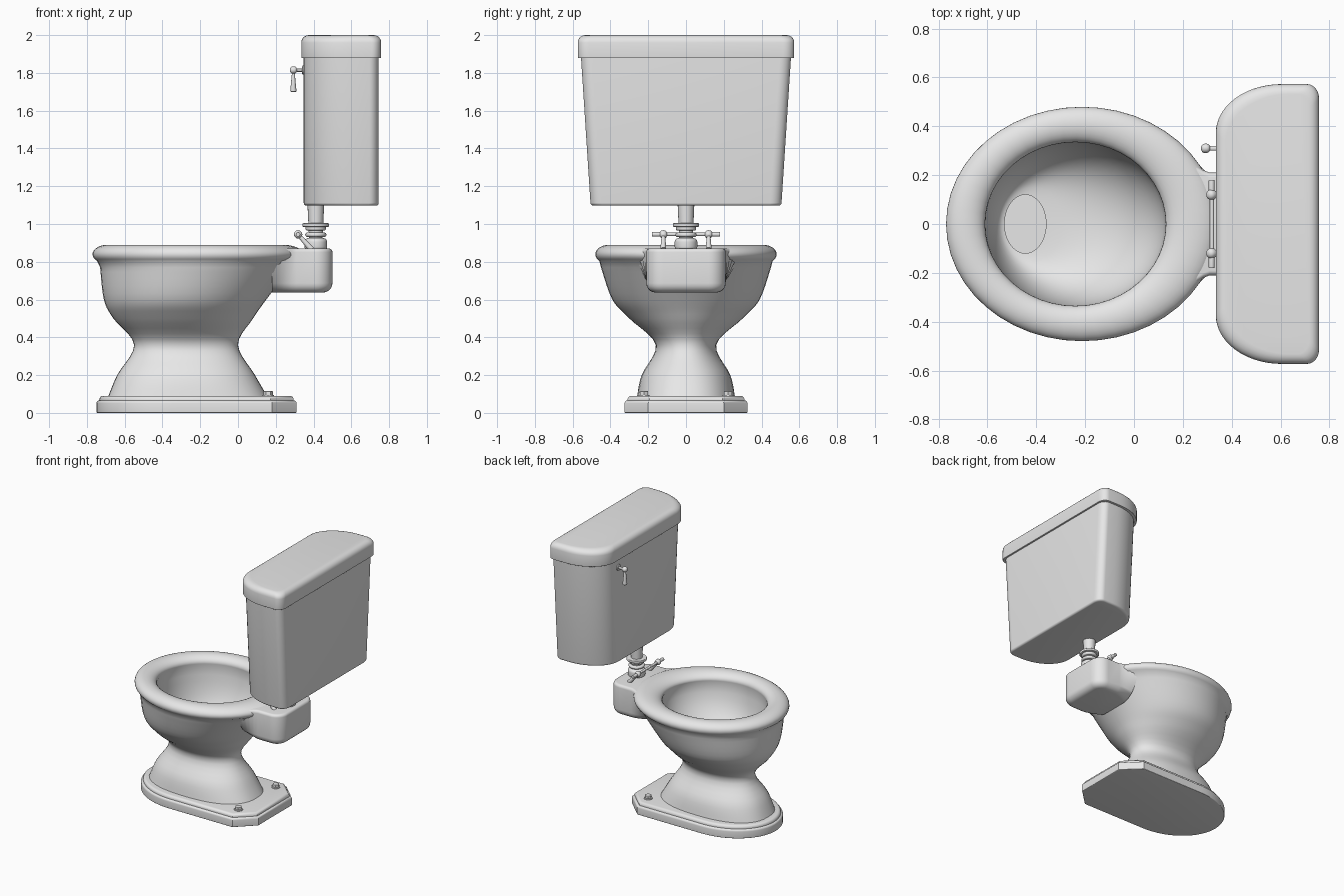
import bpy, bmesh
from math import sin, cos, pi, radians, copysign
from mathutils import Vector

default_cube = bpy.data.objects.get("Cube")
if default_cube:
    bpy.data.objects.remove(default_cube)

porcelain = bpy.data.materials.new("porcelain_grey")
porcelain.use_nodes = True
porcelain.diffuse_color = (0.8, 0.8, 0.8, 1)
shader = porcelain.node_tree.nodes["Principled BSDF"]
shader.inputs["Base Color"].default_value = porcelain.diffuse_color


def loft(name, rings, sharp_angle=40):
    """Skin closed rings of equal length and cap both ends."""
    bm = bmesh.new()
    rows = [[bm.verts.new(point) for point in ring] for ring in rings]
    for lower, upper in zip(rows, rows[1:]):
        for i in range(len(lower)):
            bm.faces.new((lower[i - 1], lower[i], upper[i], upper[i - 1]))
    bm.faces.new(reversed(rows[0]))
    bm.faces.new(rows[-1])
    bmesh.ops.recalc_face_normals(bm, faces=bm.faces)
    mesh = bpy.data.meshes.new(name)
    bm.to_mesh(mesh)
    bm.free()
    mesh.materials.append(porcelain)
    part = bpy.data.objects.new(name, mesh)
    bpy.context.collection.objects.link(part)
    bpy.ops.object.select_all(action='DESELECT')
    bpy.context.view_layer.objects.active = part
    part.select_set(True)
    bpy.ops.object.shade_smooth_by_angle(angle=radians(sharp_angle))


def sweep(start, end, steps):
    """Evenly spaced values including both ends."""
    return [start + (end - start) * i / steps for i in range(steps + 1)]


def blend(first, second, t):
    return [a + (b - a) * t for a, b in zip(first, second)]


def rounded_stack(outline, bottom, top, soft_bottom, soft_top):
    """Rings of outline(inset, height) with quarter-round lower and upper edges."""
    quarter = sweep(0, pi / 2, 5)
    low = [outline(soft_bottom * (1 - sin(a)), bottom + soft_bottom * (1 - cos(a)))
           for a in quarter]
    high = [outline(soft_top * (1 - cos(a)), top - soft_top * (1 - sin(a)))
            for a in quarter]
    return low + high


def spindle(name, start, end, radius, end_radius, soft, sides=20):
    """Rounded, optionally tapered bar between two points."""
    start, axis = Vector(start), Vector(end) - Vector(start)
    turn = Vector((0, 0, 1)).rotation_difference(axis)
    length = axis.length

    def circle(inset, height):
        r = radius + (end_radius - radius) * height / length - inset
        return [start + turn @ Vector((r * cos(a), r * sin(a), height))
                for a in sweep(0, 2 * pi, sides)[:-1]]

    loft(name, rounded_stack(circle, 0, length, soft, soft))


def oval(height, front, back, half_width, power=2):
    """Superellipse section between the front and back x positions."""
    def bend(value):
        return copysign(abs(value) ** (2 / power), value)
    middle, reach = (front + back) / 2, (back - front) / 2
    return [(middle + reach * bend(cos(a)), half_width * bend(sin(a)), height)
            for a in sweep(0, 2 * pi, 48)[:-1]]


def corner(x, y, reach, width, start, end, steps=8):
    """Elliptical arc for plan outlines."""
    return [(x + reach * cos(a), y + width * sin(a)) for a in sweep(start, end, steps)]


def mirrored(half, height):
    """Close a half outline across the centre line."""
    return ([(x, y, height) for x, y in half]
            + [(x, -y, height) for x, y in reversed(half)])


def smooth_rows(rows, steps=5):
    """Catmull-Rom interpolation through section values."""
    padded = [rows[0]] + rows + [rows[-1]]
    result = []
    for before, first, second, after in zip(padded, padded[1:], padded[2:], padded[3:]):
        for t in sweep(0, 1, steps)[:-1]:
            result.append([b + t / 2 * (c - a + t * (2*a - 5*b + 4*c - d
                           + t * (3 * (b - c) + d - a)))
                           for a, b, c, d in zip(before, first, second, after)])
    return result + [rows[-1]]


# Pedestal and outer bowl: height, front, back, half width
sections = [(0.08, -0.69, 0.16, 0.26), (0.2, -0.64, 0.09, 0.235), (0.36, -0.55, 0, 0.16),
            (0.5, -0.66, 0.08, 0.3), (0.6, -0.71, 0.15, 0.39), (0.77, -0.73, 0.28, 0.45)]
skin = [oval(*row, power=2 + max(0, 0.5 - row[0])) for row in smooth_rows(sections)]

# Rolled rim, from the outer edge over the crest to the opening
outer_edge, opening, well = (-0.77, 0.345, 0.48), (-0.61, 0.13, 0.335), (-0.53, -0.36, 0.12)
for a in sweep(-pi / 4, pi * 1.1, 18):
    skin.append(oval(0.84 + 0.05 * sin(a), *blend(outer_edge, opening, (1 - cos(a)) / 2)))

# Basin, sloping forward into the well
for a in sweep(pi / 16, pi / 2, 10):
    skin.append(oval(0.83 - 0.37 * sin(a), *blend(opening, well, 1 - cos(a))))
skin.append(oval(0.36, *well))
loft("bowl_and_pedestal", skin, 60)


# Foot plate: round front, clipped back corners, stepped top
def foot_outline(inset, height):
    width = 0.325 - inset
    half = [(0.31 - inset, 0.2 - inset / 2), (0.18 - inset / 2, width)]
    half += corner(-0.35, 0, 0.4 - inset, width, pi / 2, pi * 0.99, 14)
    return mirrored(half, height)


def foot_step(inset, height):
    return foot_outline(inset + 0.015, height)


loft("foot_plate", rounded_stack(foot_outline, 0, 0.066, 0.005, 0.015)
     + rounded_stack(foot_step, 0.067, 0.09, 0, 0.02), 35)


# Shelf behind the bowl, flaring into the underside of the rim
def shelf_outline(inset, height):
    flare = min(0.1, (height - 0.7) * 0.9)
    half = corner(0.41, 0.12, 0.09 - inset, 0.09 - inset, 0, pi / 2)
    half += [(0.31 - 0.13 * t, 0.21 - inset + flare * t ** 1.4) for t in sweep(0, 1, 5)]
    return mirrored(half, height)


loft("rear_shelf", rounded_stack(shelf_outline, 0.637, 0.871, 0.05, 0.02), 50)


# Cistern and lid share a plan with a flat back and swept front corners
def tank_outline(front, back, width, height):
    half = corner(back - 0.05, width - 0.06, 0.05, 0.06, 0, pi / 2)
    half += corner(front + 0.27, width - 0.2, 0.27, 0.2, pi / 2, pi, 14)
    return mirrored(half, height)


def cistern_outline(inset, height):
    taper = 0.505 + (height - 1.1) * 0.065
    return tank_outline(0.348 + inset, 0.745 - inset, taper - inset, height)


def lid_outline(inset, height):
    return tank_outline(0.335 + inset, 0.758 - inset, 0.573 - inset, height)


loft("cistern", rounded_stack(cistern_outline, 1.097, 1.89, 0.015, 0))
loft("cistern_lid", rounded_stack(lid_outline, 1.878, 2, 0.003, 0.04))

# Flush pipe with its stacked collars
pipe_x = 0.412
spindle("flush_pipe", (pipe_x, 0, 0.86), (pipe_x, 0, 1.1), 0.033, 0.044, 0)
for name, low, high, radius, soft in (("lower_collar", 0.86, 0.925, 0.06, 0.02),
                                      ("middle_collar", 0.932, 0.954, 0.056, 0.01),
                                      ("upper_collar", 0.965, 0.99, 0.054, 0.01),
                                      ("pipe_cup", 0.985, 1.004, 0.07, 0.005)):
    spindle(name, (pipe_x, 0, low), (pipe_x, 0, high), radius, radius, soft, 28)

# Parts in left and right pairs: seat hinge and foot bolts
rod_x, rod_z = 0.318, 0.945
spindle("hinge_rod", (rod_x, -0.15, rod_z), (rod_x, 0.15, rod_z), 0.009, 0.009, 0)
for side, sign in (("left", 1), ("right", -1)):
    y = sign * 0.12
    spindle("hinge_sleeve_" + side, (rod_x, y, rod_z), (rod_x, y * 1.5, rod_z),
            0.012, 0.012, 0.002)
    spindle("hinge_post_" + side, (0.39, y, 0.865), (rod_x, y, rod_z), 0.016, 0.009, 0)
    spindle("hinge_knuckle_" + side, (rod_x + 0.015, y, rod_z - 0.015),
            (rod_x - 0.015, y, rod_z + 0.015), 0.021, 0.021, 0.018)
    bolt_y = sign * 0.222
    spindle("bolt_washer_" + side, (0.16, bolt_y, 0.08), (0.16, bolt_y, 0.096),
            0.03, 0.03, 0.002)
    spindle("bolt_nut_" + side, (0.16, bolt_y, 0.09), (0.16, bolt_y, 0.115),
            0.024, 0.024, 0.002, 6)

# Flush lever: flange, stub, knuckle and hanging handle
lever_y, lever_z = 0.31, 1.815
for name, start, end, radius, soft in (("lever_flange", 0.355, 0.34, 0.023, 0.004),
                                       ("lever_stub", 0.345, 0.29, 0.009, 0),
                                       ("lever_knuckle", 0.312, 0.275, 0.019, 0.015)):
    spindle(name, (start, lever_y, lever_z), (end, lever_y, lever_z), radius, radius, soft)
spindle("lever_handle", (0.293, lever_y, lever_z), (0.293, lever_y, 1.7), 0.006, 0.017, 0.005)
